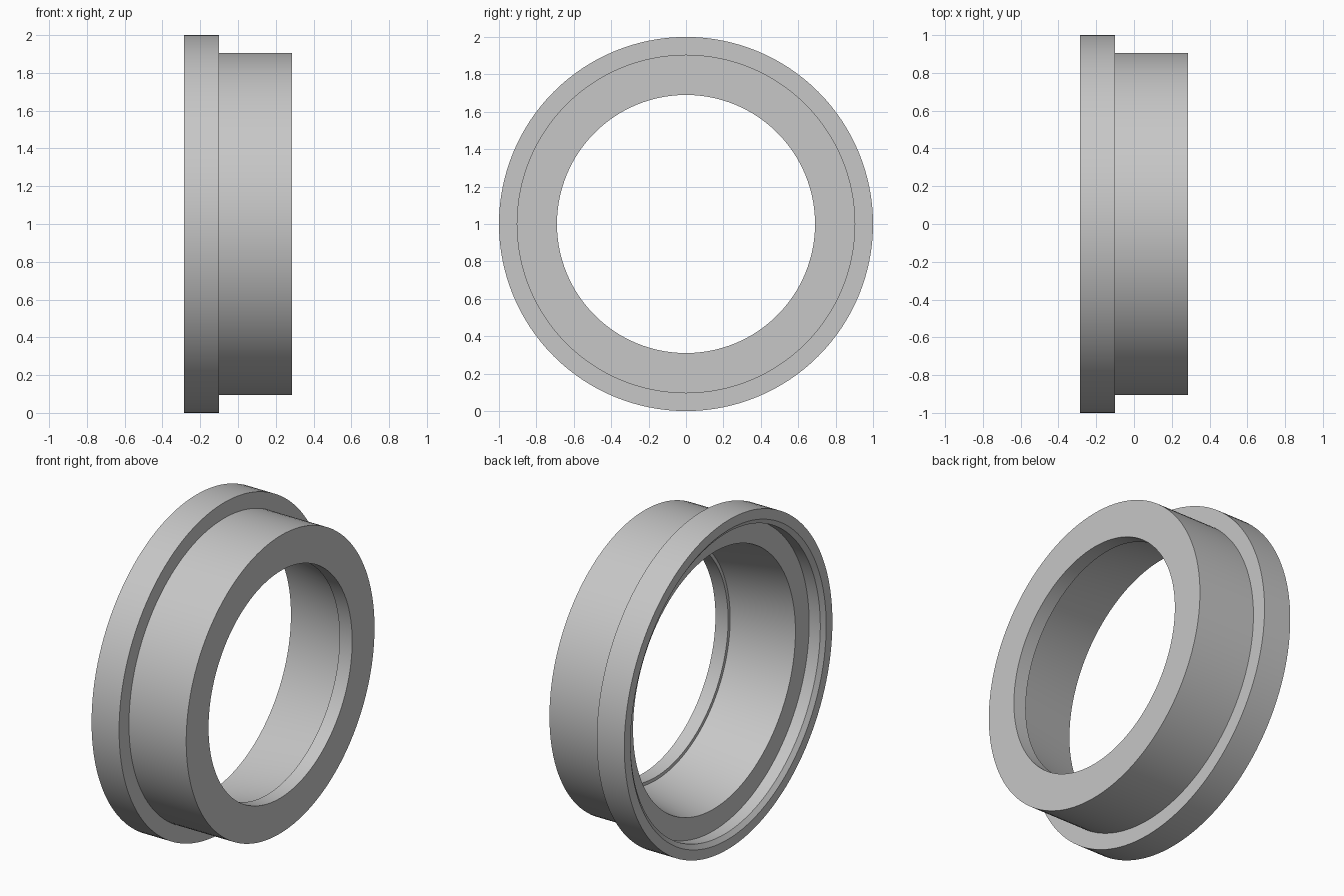
import bpy, bmesh, math
from mathutils import Vector

cube = bpy.data.objects.get("Cube")
if cube:
    bpy.data.objects.remove(cube, do_unlink=True)

# Plain grey metal
metal = bpy.data.materials.new("light grey metal")
metal.use_nodes = True
grey = (0.57, 0.57, 0.57, 1)
metal.diffuse_color = grey
metal.node_tree.nodes["Principled BSDF"].inputs["Base Color"].default_value = grey

# Closed half-section of the ring: (position along the axis, radius)
section = [
    (-0.285, 1.0), (-0.1, 1.0),        # flange
    (-0.1, 0.905), (0.285, 0.905),     # body
    (0.285, 0.69), (0.2, 0.69),        # lip
    (0.2, 0.71), (-0.19, 0.78),        # flared bore
    (-0.19, 0.912), (-0.265, 0.912),   # recess behind the flange
    (-0.285, 0.94),                    # chamfer
]

# Revolve the section about the x axis
bm = bmesh.new()
verts = [bm.verts.new((x, 0, r)) for x, r in section]
edges = [bm.edges.new((a, b)) for a, b in zip(verts, verts[1:] + verts[:1])]
bmesh.ops.spin(bm, geom=verts + edges, cent=(0, 0, 0), axis=(1, 0, 0),
               angle=math.tau, steps=128, use_merge=True)
bmesh.ops.remove_doubles(bm, verts=bm.verts, dist=1e-4)
bmesh.ops.recalc_face_normals(bm, faces=bm.faces)
bmesh.ops.translate(bm, verts=bm.verts, vec=Vector((0, 0, 1)))

mesh = bpy.data.meshes.new("flanged_ring")
bm.to_mesh(mesh)
bm.free()
mesh.materials.append(metal)
ring = bpy.data.objects.new("flanged_ring", mesh)
bpy.context.collection.objects.link(ring)

# Smooth walls, sharp rims
bpy.ops.object.select_all(action='DESELECT')
ring.select_set(True)
bpy.context.view_layer.objects.active = ring
bpy.ops.object.shade_smooth_by_angle(angle=math.radians(15))
